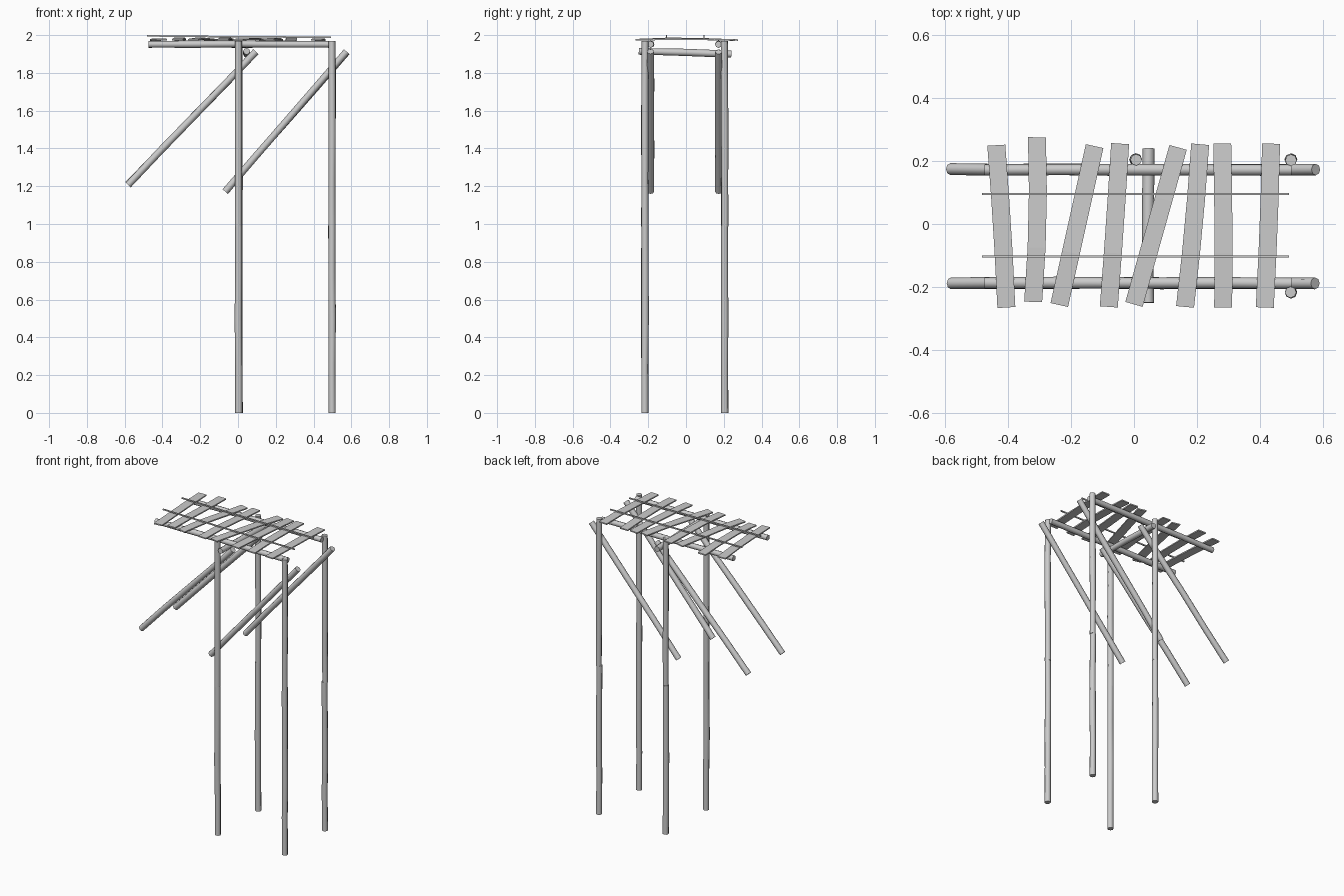
import bpy, bmesh, math, random
from mathutils import Vector

if "Cube" in bpy.data.objects:
    bpy.data.objects.remove(bpy.data.objects["Cube"])

random.seed(4)


def finish(name, bm, smooth=False):
    bmesh.ops.recalc_face_normals(bm, faces=bm.faces)
    me = bpy.data.meshes.new(name)
    bm.to_mesh(me)
    bm.free()
    ob = bpy.data.objects.new(name, me)
    bpy.context.collection.objects.link(ob)
    if smooth:
        bpy.ops.object.select_all(action='DESELECT')
        ob.select_set(True)
        bpy.context.view_layer.objects.active = ob
        bpy.ops.object.shade_smooth_by_angle(angle=math.radians(50))
    return ob


def loft(bm, rings):
    loops = [[bm.verts.new(p) for p in r] for r in rings]
    n = len(loops[0])
    for a, b in zip(loops, loops[1:]):
        for i in range(n):
            bm.faces.new((a[i], a[(i + 1) % n], b[(i + 1) % n], b[i]))
    bm.faces.new(loops[0])
    bm.faces.new(loops[-1])


def pole(name, start, end, r, cuts=4, sides=8, wobble=0.0015):
    """Slightly uneven round wooden pole between two points."""
    a, b = Vector(start), Vector(end)
    d = (b - a).normalized()
    u = d.cross(Vector((0.0, 1.0, 0.0) if abs(d.y) < 0.9 else (1.0, 0.0, 0.0))).normalized()
    v = d.cross(u)
    rings = []
    for k in range(cuts + 1):
        c = a.lerp(b, k / cuts)
        c += u * random.uniform(-wobble, wobble) + v * random.uniform(-wobble, wobble)
        rr = r * random.uniform(0.95, 1.04)
        rings.append([c + rr * (u * math.cos(t) + v * math.sin(t))
                      for t in (2 * math.pi * i / sides for i in range(sides))])
    bm = bmesh.new()
    loft(bm, rings)
    return finish(name, bm, True)


def board(name, pts, width, thick):
    """Flat board following a few centre points, width lying in the xy plane."""
    pts = [Vector(p) for p in pts]
    d = pts[-1] - pts[0]
    side = Vector((d.y, -d.x, 0)).normalized() * width / 2
    up = Vector((0, 0, thick / 2))
    bm = bmesh.new()
    loft(bm, [[p - side - up, p + side - up, p + side + up, p - side + up] for p in pts])
    return finish(name, bm)


# Four tall posts, each of two stacked logs
for label, x, y in (("left_front", 0.003, -0.219), ("left_back", 0.006, 0.204),
                    ("right_front", 0.498, -0.217), ("right_back", 0.498, 0.204)):
    pole("lower_post_" + label, (x, y, 0.0), (x - 0.001, y, 0.992), 0.019)
    pole("upper_post_" + label, (x, y + 0.001, 0.988), (x, y, 1.97), 0.0185)

# Long beams and the slanted braces on both sides
for label, y in (("front", -0.187), ("back", 0.173)):
    pole("long_beam_" + label, (-0.475, y, 1.952), (0.5, y, 1.952), 0.0185)
    pole("left_brace_" + label, (-0.582, y, 1.208), (0.096, y, 1.912), 0.0185)
    pole("right_brace_" + label, (-0.068, y, 1.172), (0.576, y, 1.912), 0.0185)

# Cross beam under the long beams
pole("cross_beam", (0.045, -0.25, 1.915), (0.045, 0.24, 1.9), 0.0185)

# Roof planks: front x, y / back x, y / mid bend
planks = [(-0.405, -0.265, -0.437, 0.25, 0.002), (-0.32, -0.247, -0.308, 0.275, 0.007),
          (-0.237, -0.257, -0.125, 0.247, 0.0), (-0.08, -0.263, -0.044, 0.255, 0.001),
          (0.0, -0.255, 0.14, 0.243, 0.0), (0.162, -0.263, 0.21, 0.253, 0.003),
          (0.283, -0.265, 0.28, 0.255, 0.002), (0.415, -0.265, 0.435, 0.255, 0.002)]
for i, (x0, y0, x1, y1, bend) in enumerate(planks):
    a, b = Vector((x0, y0, 1.976)), Vector((x1, y1, 1.974))
    pts = []
    for t in (0, 0.33, 0.67, 1):
        p = a.lerp(b, t)
        if 0 < t < 1:
            p += Vector((bend, 0, random.uniform(0.002, 0.008)))
        pts.append(p)
    board(f"roof_plank_{i + 1}", pts, 0.057, 0.008)

# Two thin battens across the planks
for label, y in (("front", -0.103), ("back", 0.095)):
    board("batten_" + label, [(-0.482, y, 1.996), (0, y, 1.991), (0.492, y, 1.989)], 0.007, 0.008)
